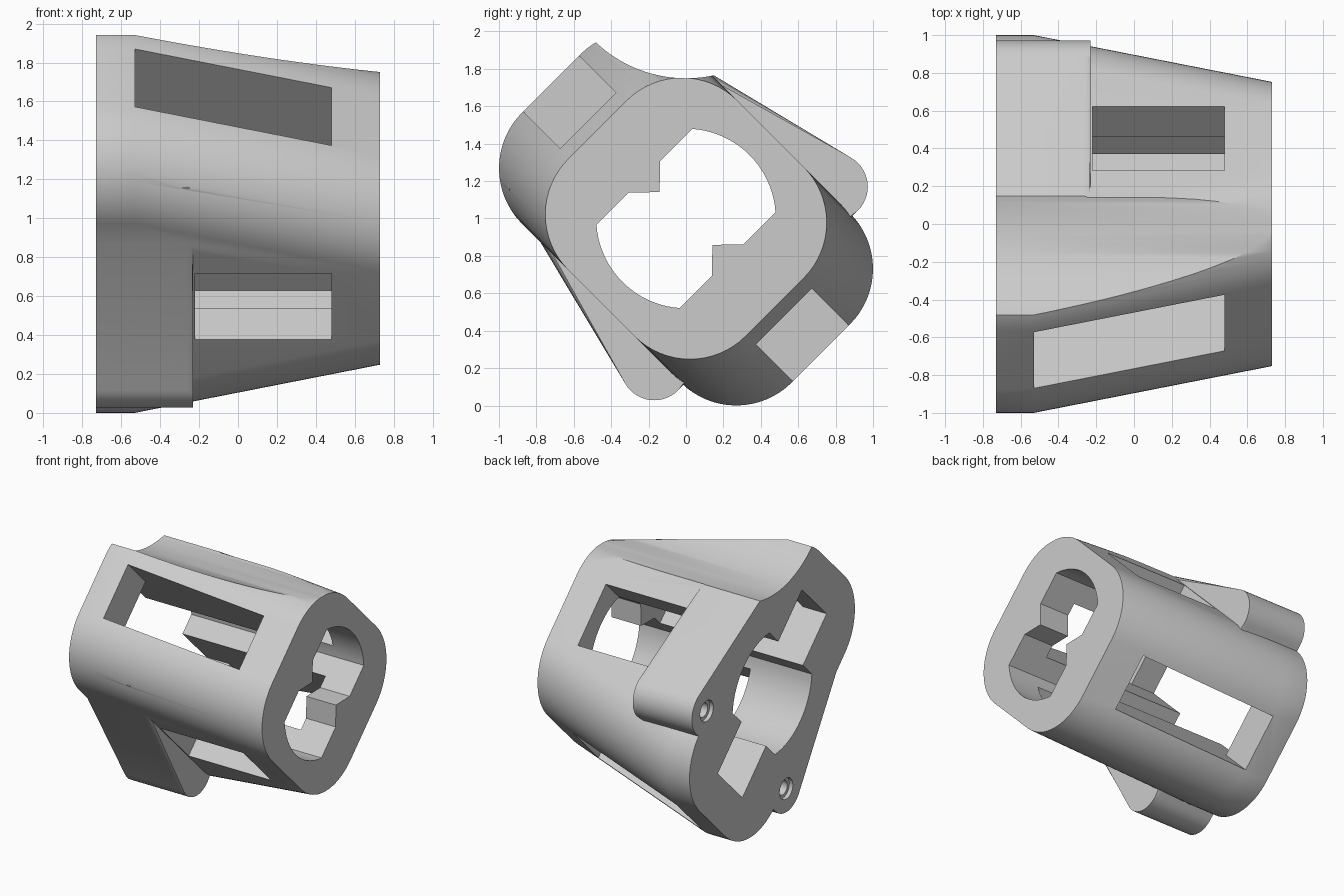
import bpy, bmesh, math

if "Cube" in bpy.data.objects:
    bpy.data.objects.remove(bpy.data.objects["Cube"], do_unlink=True)

S = math.sqrt(0.5)
X0, X1 = -0.73, 0.73

grey = bpy.data.materials.new("light grey")
grey.use_nodes = True
COLOUR = (0.6, 0.6, 0.6, 1)
grey.diffuse_color = COLOUR
grey.node_tree.nodes["Principled BSDF"].inputs["Base Color"].default_value = COLOUR


def place(x, u, v):
    """Section axes u and v are turned 45 degrees about the x axis."""
    return (x, (u - v) * S, 1 + (u + v) * S)


def arc(cu, cv, r, a0, a1, n):
    angles = [math.radians(a0 + (a1 - a0) * i / n) for i in range(n + 1)]
    return [(cu + r * math.cos(a), cv + r * math.sin(a)) for a in angles]


def loft(name, sections, bevel=0):
    """Join matching outlines (x, points) and cap both ends."""
    bm = bmesh.new()
    rings = [[bm.verts.new(place(x, u, v)) for u, v in pts] for x, pts in sections]
    n = len(rings[0])
    for a, b in zip(rings, rings[1:]):
        for i in range(n):
            bm.faces.new((a[i], a[(i + 1) % n], b[(i + 1) % n], b[i]))
    bm.faces.new(rings[0])
    end = bm.faces.new(rings[-1])
    if bevel:
        bmesh.ops.bevel(bm, geom=list(end.edges), offset=bevel, segments=4,
                        profile=0.5, affect='EDGES')
    bmesh.ops.recalc_face_normals(bm, faces=bm.faces)
    mesh = bpy.data.meshes.new(name)
    bm.to_mesh(mesh)
    bm.free()
    mesh.materials.append(grey)
    obj = bpy.data.objects.new(name, mesh)
    bpy.context.collection.objects.link(obj)
    return obj


def prism(name, pts, x0, x1, bevel=0):
    return loft(name, [(x0, pts), (x1, pts)], bevel)


def box(name, hu, hv, x0, x1):
    return prism(name, [(-hu, -hv), (hu, -hv), (hu, hv), (-hu, hv)], x0, x1)


def combine(target, tool, operation):
    mod = target.modifiers.new(operation, 'BOOLEAN')
    mod.operation, mod.object, mod.solver = operation, tool, 'EXACT'
    bpy.context.view_layer.objects.active = target
    bpy.ops.object.modifier_apply(modifier=mod.name)
    bpy.data.objects.remove(tool, do_unlink=True)


def rounded(hu, hv, r):
    pts = []
    for k, (su, sv) in enumerate([(1, 1), (-1, 1), (-1, -1), (1, -1)]):
        pts += arc(su * (hu - r), sv * (hv - r), r, 90 * k, 90 * k + 90, 16)
    return pts


# Tapered rounded sleeve
wide, narrow = rounded(0.64, 1.02, 0.42), rounded(0.64, 0.67, 0.42)
body = loft("sleeve_body", [(X0, wide), (-0.53, wide), (X1, narrow)])

# Screw ears on both flanks
EAR_U, EAR_V = 0.68, -0.44
for side in (1, -1):
    outline = [(0.4, -0.62)] + arc(EAR_U, EAR_V, 0.18, -90, 15, 14)
    outline += [(0.56, 0.78), (0.4, 0.78)]
    ear = prism("screw_ear", [(side * u, v) for u, v in outline], X0, -0.23, 0.035)
    combine(body, ear, 'UNION')

# Hollow scoop along the upper edge
scoop = prism("scoop_cutter", arc(1.025, 1.025, 0.7, 0, 357.5, 143), -1, 1)
combine(body, scoop, 'DIFFERENCE')

# Central bore with flats and a pointed key on each flat
half = math.degrees(math.asin(0.315 / 0.48))
side_a = arc(0, 0, 0.48, -half, half, 20) + [(0.12, 0.315), (0, 0.2)]
side_b = [(-u, -v) for u, v in side_a]
bore = prism("bore_cutter", side_a[:-1] + [(0, 0.2)] + [(-0.12, 0.315)]
             + side_b[:-2] + [(-0.12, -0.315), (0, -0.2), (0.12, -0.315)], -1, 1)
combine(body, bore, 'DIFFERENCE')

# Side windows and the entry slot
for cutter in (box("window_cutter", 0.21, 1.4, -0.53, 0.48),
               box("flank_window_cutter", 1.4, 0.24, -0.22, 0.48),
               box("slot_cutter", 0.21, 0.72, -1, -0.5)):
    combine(body, cutter, 'DIFFERENCE')

# Stepped blind screw holes
for side in (1, -1):
    for r, depth in ((0.08, 0.03), (0.055, 0.35)):
        hole = prism("hole_cutter", arc(side * EAR_U, EAR_V, r, 0, 345, 23),
                     -1, X0 + depth)
        combine(body, hole, 'DIFFERENCE')

bpy.ops.object.select_all(action='DESELECT')
body.select_set(True)
bpy.context.view_layer.objects.active = body
bpy.ops.object.shade_smooth_by_angle(angle=math.radians(30))
